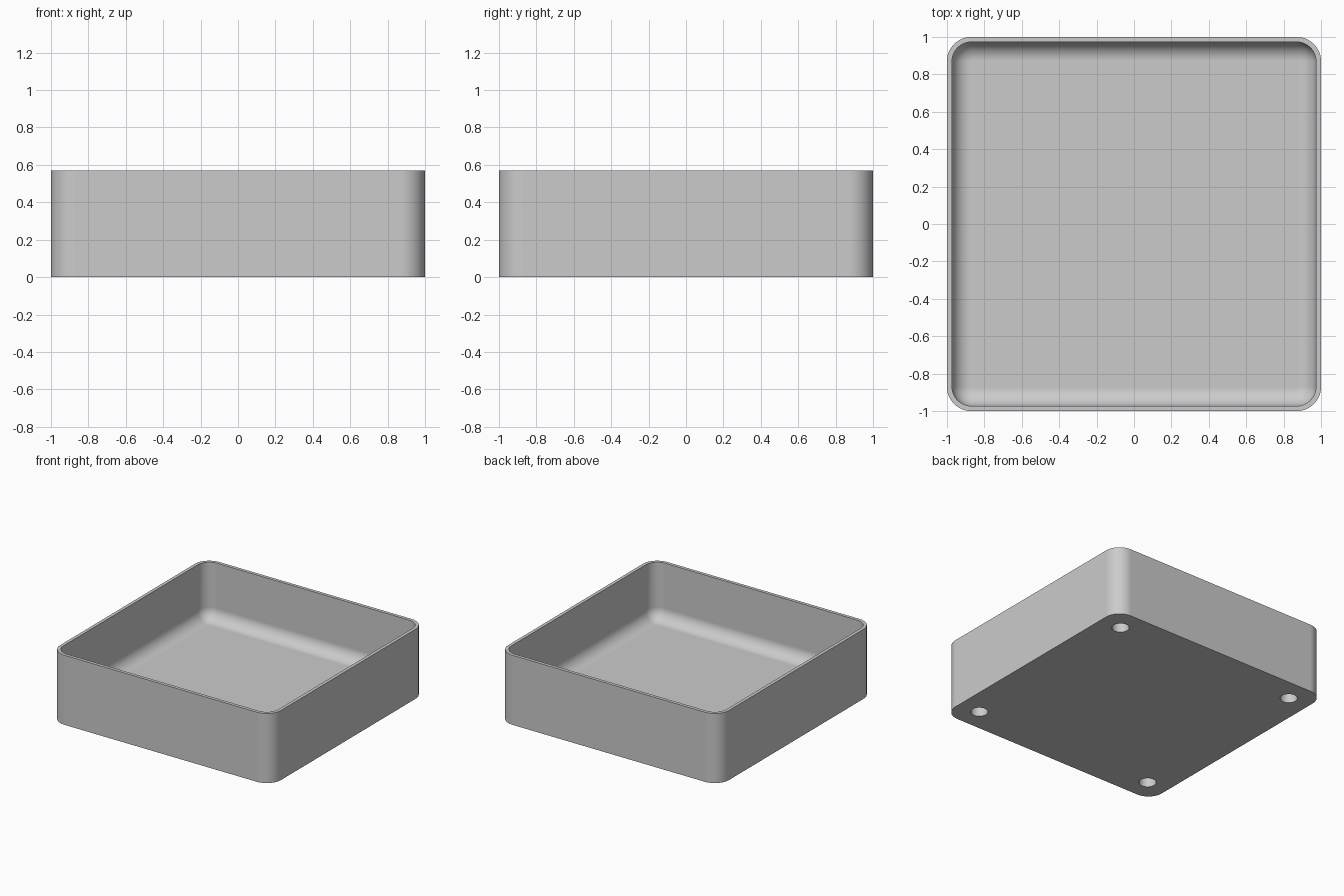
import bpy, bmesh
from math import sin, cos, pi, radians

if "Cube" in bpy.data.objects:
    bpy.data.objects.remove(bpy.data.objects["Cube"], do_unlink=True)

HEIGHT = 0.57
CORNER = 0.13        # outer corner radius
WALL = 0.027
FLOOR = 0.1          # floor thickness
FILLET = 0.1         # inside fillet between walls and floor
STEPS = 12
HOLE_POS, HOLE_RADIUS, HOLE_DEPTH = 0.815, 0.064, 0.078

grey = bpy.data.materials.new("light grey")
grey.use_nodes = True
colour = (0.6, 0.6, 0.6, 1)
grey.diffuse_color = colour
grey.node_tree.nodes["Principled BSDF"].inputs["Base Color"].default_value = colour


def rounded_square(bm, inset, z):
    """Ring of vertices round a square with rounded corners."""
    centre, radius = 1 - CORNER, CORNER - inset
    ring = []
    for quarter, (sx, sy) in enumerate([(1, 1), (-1, 1), (-1, -1), (1, -1)]):
        for i in range(STEPS + 1):
            a = (quarter + i / STEPS) * pi / 2
            ring.append(bm.verts.new((sx * centre + radius * cos(a),
                                      sy * centre + radius * sin(a), z)))
    return ring


# Tray section: outer wall, flat rim, inner wall, fillet down to the floor
section = [(0, 0), (0, HEIGHT), (WALL, HEIGHT)]
for i in range(STEPS + 1):
    a = i / STEPS * pi / 2
    section.append((WALL + FILLET * (1 - cos(a)), FLOOR + FILLET * (1 - sin(a))))

bm = bmesh.new()
rings = [rounded_square(bm, inset, z) for inset, z in section]
for low, high in zip(rings, rings[1:]):
    for i in range(len(low)):
        j = (i + 1) % len(low)
        bm.faces.new((low[i], low[j], high[j], high[i]))
bm.faces.new(list(reversed(rings[0])))
bm.faces.new(rings[-1])
bmesh.ops.recalc_face_normals(bm, faces=bm.faces[:])
mesh = bpy.data.meshes.new("tray")
bm.to_mesh(mesh)
bm.free()
mesh.materials.append(grey)
tray = bpy.data.objects.new("tray", mesh)
bpy.context.collection.objects.link(tray)

# Blind round holes under the four corners
bm = bmesh.new()
for sx in (-1, 1):
    for sy in (-1, 1):
        made = bmesh.ops.create_cone(bm, cap_ends=True, segments=40, radius1=HOLE_RADIUS,
                                     radius2=HOLE_RADIUS, depth=2 * HOLE_DEPTH)
        bmesh.ops.translate(bm, verts=made["verts"], vec=(sx * HOLE_POS, sy * HOLE_POS, 0))
cutter_mesh = bpy.data.meshes.new("hole_cutter")
bm.to_mesh(cutter_mesh)
bm.free()
cutter_mesh.materials.append(grey)
cutter = bpy.data.objects.new("hole_cutter", cutter_mesh)
cutter.hide_render = True
bpy.context.collection.objects.link(cutter)

bpy.ops.object.select_all(action="DESELECT")
tray.select_set(True)
bpy.context.view_layer.objects.active = tray
cut = tray.modifiers.new("corner holes", "BOOLEAN")
cut.operation, cut.solver, cut.object = "DIFFERENCE", "EXACT", cutter
bpy.ops.object.modifier_apply(modifier=cut.name)
bpy.data.objects.remove(cutter, do_unlink=True)

# Smooth curves, crisp rim, flat large faces
bpy.ops.object.shade_smooth_by_angle(angle=radians(30))
weighted = tray.modifiers.new("flat large faces", "WEIGHTED_NORMAL")
weighted.keep_sharp = True
